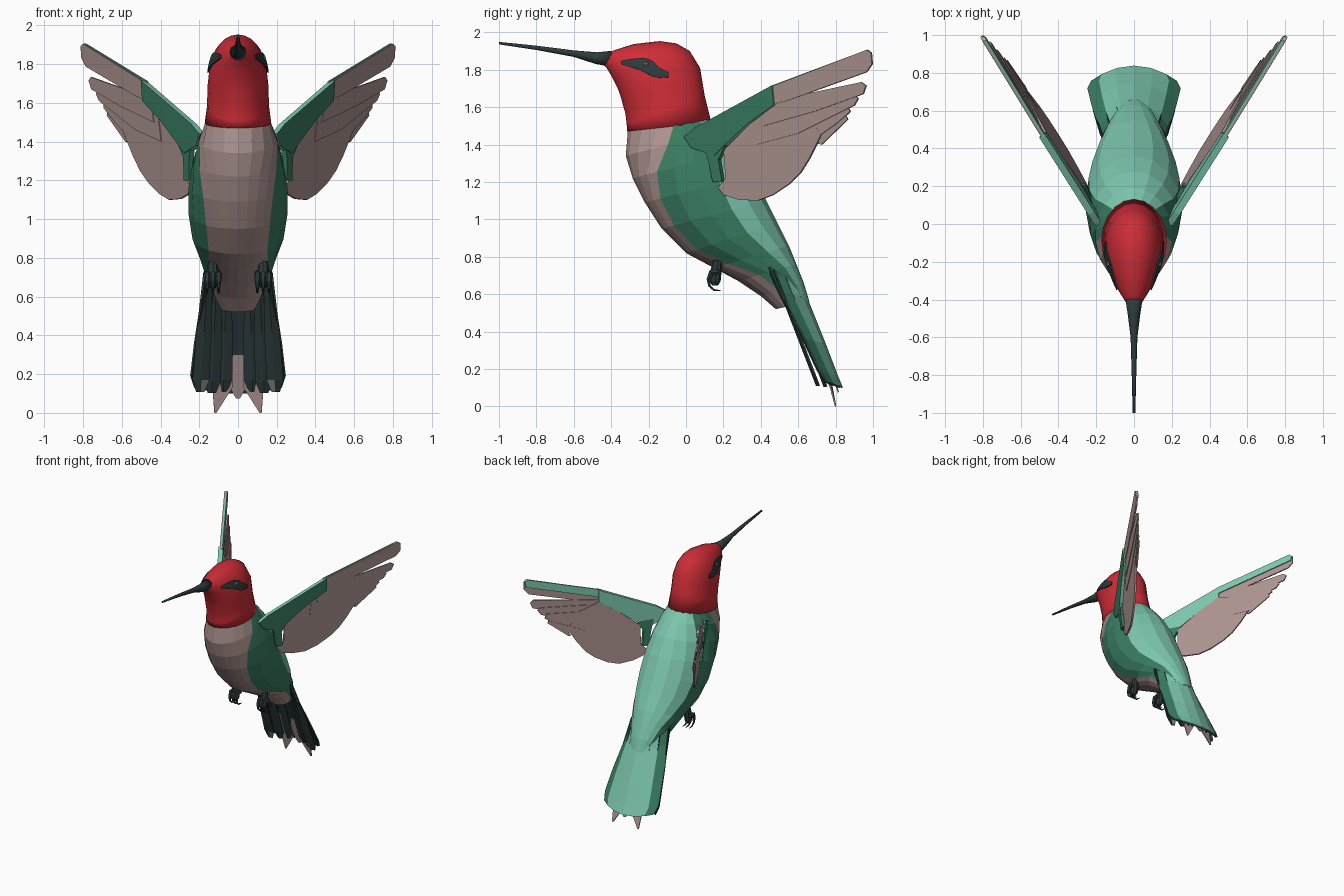
import bpy, bmesh, math
from mathutils import Vector
from mathutils.bvhtree import BVHTree

if "Cube" in bpy.data.objects:
    bpy.data.objects.remove(bpy.data.objects["Cube"])


def material(name, r, g, b):
    m = bpy.data.materials.new(name)
    m.diffuse_color = (r, g, b, 1)
    m.use_nodes = True
    m.node_tree.nodes["Principled BSDF"].inputs["Base Color"].default_value = m.diffuse_color
    return m


RED = material("red", .61, .026, .038)
LIGHT = material("light green", .205, .577, .43)
GREEN = material("dark green", .042, .205, .122)
TAUPE = material("taupe", .413, .296, .279)
DARK = material("slate black", .026, .042, .045)
PALE = material("pale grey", .19, .24, .19)


def build(name, verts, faces, mats, idx=None, smooth=False, mirror=False, solid=0):
    bm = bmesh.new()
    vs = [bm.verts.new(v) for v in verts]
    for i, f in enumerate(faces):
        bm.faces.new([vs[k] for k in f]).material_index = idx[i] if idx else 0
    bmesh.ops.recalc_face_normals(bm, faces=bm.faces)
    me = bpy.data.meshes.new(name)
    bm.to_mesh(me)
    bm.free()
    for m in mats:
        me.materials.append(m)
    for p in me.polygons:
        p.use_smooth = smooth
    ob = bpy.data.objects.new(name, me)
    bpy.context.collection.objects.link(ob)
    if solid:
        s = ob.modifiers.new("thickness", 'SOLIDIFY')
        s.thickness, s.offset = solid, 0
    if mirror:
        ob.modifiers.new("mirror", 'MIRROR').use_mirror_merge = False
    return ob


def loft(name, rings, mats, rule, smooth=False, mirror=False):
    """Skin closed rings of points and cap both ends."""
    n = len(rings[0])
    faces, idx = [], []
    for r in range(len(rings) - 1):
        for k in range(n):
            j = (k + 1) % n
            faces.append((r * n + k, r * n + j, r * n + n + j, r * n + n + k))
            idx.append(rule(r, k))
    last = (len(rings) - 1) * n
    faces += [tuple(range(n)), tuple(range(last, last + n))]
    idx += [rule(0, 0), rule(len(rings) - 2, 0)]
    return build(name, [p for r in rings for p in r], faces, mats, idx, smooth, mirror)


def sheet(name, rows, mats, rule, mirror=False, solid=.008):
    n = len(rows[0])
    faces, idx = [], []
    for r in range(len(rows) - 1):
        for k in range(n - 1):
            faces.append((r * n + k, r * n + k + 1, r * n + n + k + 1, r * n + n + k))
            idx.append(rule(r, k))
    return build(name, [p for r in rows for p in r], faces, mats, idx, False, mirror, solid)


def tube(name, path, mat, sides=8, smooth=False, mirror=False):
    """path: (x, y, z, radius), bent in the y-z plane."""
    rings = []
    for i, (x, y, z, rad) in enumerate(path):
        a, b = path[max(i - 1, 0)], path[min(i + 1, len(path) - 1)]
        t = Vector((0, b[1] - a[1], b[2] - a[2])).normalized()
        up = Vector((0, -t.z, t.y))
        rings.append([Vector((x, y, z)) + rad * (Vector((math.cos(q), 0, 0)) + up * math.sin(q))
                      for q in (2 * math.pi * k / sides for k in range(sides))])
    return loft(name, rings, [mat], lambda r, k: 0, smooth, mirror)


def section(fy, fz, by, bz, w, split, nf=4, nb=6):
    """Elliptic ring from a front point to a back point; split is the colour-edge angle."""
    half = [split * k / nf for k in range(nf)]
    half += [split + (math.pi - split) * k / nb for k in range(nb + 1)]
    ang = half + [-a for a in half[-2:0:-1]]
    cy, cz = (fy + by) / 2, (fz + bz) / 2
    return [Vector((w * math.sin(a), cy + (fy - cy) * math.cos(a), cz + (fz - cz) * math.cos(a)))
            for a in ang]


# Head and throat
head_rings = [section(*s, 1.25) for s in (
    (-.455, 1.845, -.445, 1.88, .018), (-.425, 1.81, -.375, 1.907, .05),
    (-.395, 1.76, -.28, 1.937, .085), (-.365, 1.70, -.14, 1.953, .12),
    (-.347, 1.65, -.05, 1.94, .14), (-.337, 1.61, .02, 1.90, .15),
    (-.325, 1.57, .075, 1.81, .157), (-.317, 1.51, .10, 1.66, .16),
    (-.316, 1.47, .135, 1.52, .172))]
head = loft("head", head_rings, [RED], lambda r, k: 0, True)

# Body: taupe breast, dark green flanks, light green back
body_rings = [section(*s) for s in (
    (-.31, 1.485, .13, 1.535, .165, 1.7), (-.322, 1.34, .19, 1.475, .205, 1.45),
    (-.285, 1.22, .28, 1.37, .235, 1.0), (-.22, 1.09, .36, 1.24, .255, .78),
    (-.13, .95, .43, 1.10, .255, .7), (0, .82, .49, .98, .235, .7),
    (.15, .74, .55, .86, .20, .9), (.28, .67, .59, .76, .17, 1.3),
    (.40, .59, .63, .66, .13, 1.4), (.48, .52, .66, .56, .09, 1.4))]


def body_rule(r, k):
    k = min(k, 19 - k)
    return 0 if k < 4 else (1 if k < 7 else 2)


loft("body", body_rings, [TAUPE, GREEN, LIGHT], body_rule)

# Beak
tube("beak", [(0, -.40, 1.858, .045), (0, -.48, 1.862, .033), (0, -.6, 1.886, .018),
              (0, -.8, 1.917, .012), (0, -1, 1.942, .007)], DARK, 10, True)

# Eye mask and eye, laid onto the head surface
tree = BVHTree.FromPolygons([v.co for v in head.data.vertices],
                            [tuple(p.vertices) for p in head.data.polygons])


def on_head(y, z, lift=.006):
    hit, nor = tree.ray_cast(Vector((1, y, z)), Vector((-1, 0, 0)))[:2]
    return hit + Vector((lift, -lift * .4, 0))


mask = [(-.345, 1.845, 1.83), (-.30, 1.855, 1.815), (-.25, 1.86, 1.80), (-.21, 1.86, 1.78),
        (-.175, 1.845, 1.765), (-.14, 1.81, 1.757), (-.09, 1.785, 1.76)]
sheet("eye_mask", [[on_head(y, lo + (hi - lo) * k / 3) for k in range(4)] for y, hi, lo in mask],
      [DARK], lambda r, k: 0, True)
e = on_head(-.21, 1.83)
tube("eye", [(e.x, e.y - .014, e.z, .005), (e.x, e.y - .006, e.z, .013),
             (e.x, e.y + .006, e.z, .013), (e.x, e.y + .014, e.z, .005)], PALE, 8, False, True)


# Wings: flat plates laid in the slanting wing plane, given as (y, z) outlines
def wing_plate(name, pts, off, th, outer, inner):
    nrm = Vector((.84, -.54, .05))
    base = [Vector((.21 + .635 * (y - .04) - .12 * (1.48 + .55 * (y - .05) - z), y, z))
            for y, z in pts]
    n = len(pts)
    verts = [p + nrm * (off + th / 2) for p in base] + [p + nrm * (off - th / 2) for p in base]
    faces = [tuple(range(n)), tuple(range(n, 2 * n))]
    faces += [(k, (k + 1) % n, n + (k + 1) % n, n + k) for k in range(n)]
    build(name, verts, faces, [outer, inner], [0] + [1] * (n + 1), False, True)


wing_plate("wing_forearm", [(.0, 1.44), (.06, 1.49), (.47, 1.715), (.48, 1.61), (.34, 1.51),
                            (.21, 1.39), (.16, 1.34), (.04, 1.38)], .004, .036, GREEN, LIGHT)
wing_plate("wing_inner_covert", [(.10, 1.40), (.22, 1.40), (.18, 1.32), (.2, 1.2), (.15, 1.2),
                                 (.13, 1.3)], 0, .03, GREEN, GREEN)
wing_plate("leading_feather", [(.45, 1.705), (.97, 1.905), (.995, 1.89), (1.0, 1.83), (.97, 1.787),
                               (.55, 1.635), (.45, 1.61)], .006, .012, TAUPE, TAUPE)
wing_plate("leading_feather_back", [(.45, 1.712), (.97, 1.907), (.99, 1.89), (.985, 1.85),
                                    (.45, 1.65)], -.004, .012, LIGHT, LIGHT)
wing_plate("second_feather", [(.42, 1.61), (.5, 1.64), (.94, 1.733), (.965, 1.715), (.95, 1.67),
                              (.7, 1.58), (.42, 1.5)], .002, .012, TAUPE, TAUPE)
wing_plate("third_feather", [(.38, 1.56), (.6, 1.62), (.90, 1.665), (.92, 1.645), (.90, 1.61),
                             (.6, 1.46), (.38, 1.4)], -.003, .012, TAUPE, TAUPE)
wing_plate("fourth_feather", [(.35, 1.5), (.6, 1.57), (.86, 1.61), (.875, 1.575), (.80, 1.51),
                              (.70, 1.44), (.35, 1.3)], -.008, .012, TAUPE, TAUPE)
wing_plate("thin_feather", [(.6, 1.42), (.85, 1.555), (.86, 1.535), (.72, 1.40), (.70, 1.405),
                            (.72, 1.43)], -.012, .01, TAUPE, TAUPE)
wing_plate("flight_feathers", [(.20, 1.37), (.34, 1.51), (.48, 1.62), (.65, 1.57), (.72, 1.45),
                               (.66, 1.33), (.61, 1.25), (.55, 1.19), (.46, 1.13), (.38, 1.10),
                               (.28, 1.105), (.2, 1.13), (.17, 1.17), (.21, 1.22)],
           -.008, .014, TAUPE, TAUPE)

# Tail: arched green sheet above, dark sheet below
us = [-1, -.75, -.4, 0, .4, .75, 1]
spine = [(.57, .78, .16, .15), (.645, .58, .185, .14), (.745, .33, .225, .11),
         (.81, .16, .245, .095), (.835, .10, .225, .08)]


def tail_rows(shift, shrink):
    return [[Vector((u * w * shrink, y - arch * u * u - shift, z + .03 * u * u)) for u in us]
            for y, z, w, arch in spine]


sheet("tail_top", tail_rows(0, 1), [LIGHT, GREEN], lambda r, k: int(k in (0, 5)))
sheet("tail_under", tail_rows(.012, .98), [DARK], lambda r, k: 0)

# Lower tail feathers, outer one with a pale tip
for name, root, tip in (("tail_feather_inner", (.06, .55, .72), (.075, .77, .11)),
                        ("tail_feather_middle", (.11, .51, .72), (.135, .74, .105)),
                        ("tail_feather_outer", (.155, .46, .73), (.195, .70, .11))):
    a, b = Vector(root), Vector(tip)
    rows = []
    for t, w in ((0, .022), (.5, .038), (.9, .042), (1, .02)):
        p = a.lerp(b, t)
        rows.append([p + Vector((-w, .012, 0)), p, p + Vector((w, .012, 0))])
    pale = name.endswith("outer")
    sheet(name, rows, [DARK, PALE], lambda r, k: int(pale and r == 2 and k == 0), True, .01)

# Pale spikes poking out below the tail
sheet("tail_spike", [[Vector((.03, .70, .34)), Vector((.12, .69, .34))],
                     [Vector((.03, .775, .13)), Vector((.132, .765, .13))],
                     [Vector((.112, .80, .0)), Vector((.122, .80, .0))]],
      [TAUPE], lambda r, k: 0, True)
sheet("tail_centre_tip", [[Vector((-.05, .74, .3)), Vector((.05, .74, .3))],
                          [Vector((-.035, .80, .12)), Vector((.035, .80, .12))],
                          [Vector((-.01, .815, .075)), Vector((.01, .815, .075))]],
      [TAUPE], lambda r, k: 0)

# Feet: short leg and curled toes
tube("leg", [(.13, .17, .78, .025), (.13, .16, .72, .03), (.13, .155, .67, .03),
             (.13, .155, .645, .015)], DARK, 8, False, True)
for i, x in enumerate((.1, .13, .16)):
    tube(f"toe_{i + 1}", [(x, .175, .72, .016), (x, .135, .715, .018), (x, .122, .68, .014),
                          (x, .125, .645, .008), (x, .15, .622, .006), (x, .185, .618, .003)],
         DARK, 6, False, True)
